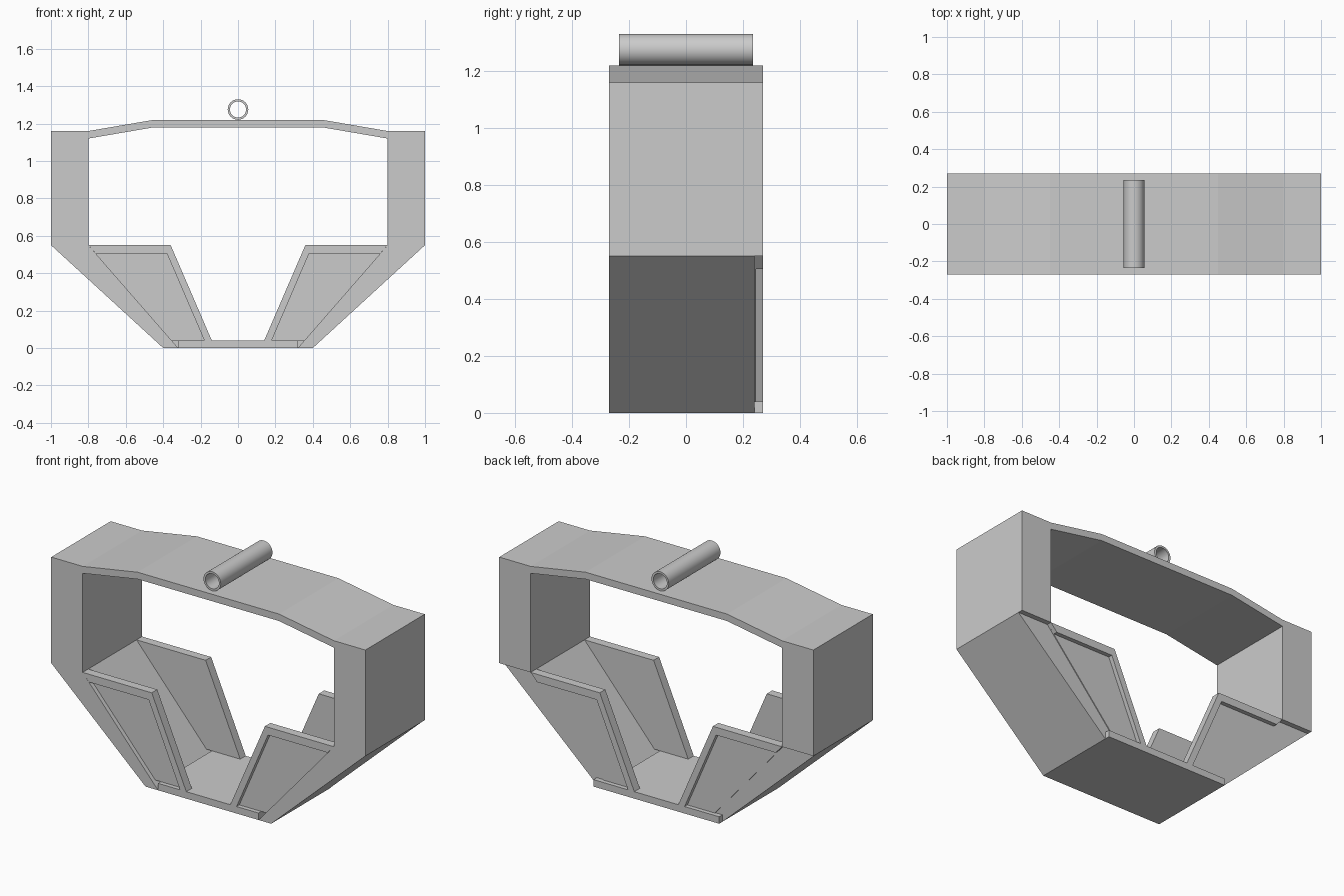
import bpy, bmesh

if "Cube" in bpy.data.objects:
    bpy.data.objects.remove(bpy.data.objects["Cube"])

D = 0.27       # half depth of the frame
STEP = 0.025   # recess depth of the panels
THICK = 0.05   # total panel thickness


def prism(name, pts, y0, y1, mx=False, my=False):
    """Extrude an x-z profile along y, optionally mirrored."""
    bm = bmesh.new()
    face = bm.faces.new([bm.verts.new((x, y0, z)) for x, z in pts])
    ext = bmesh.ops.extrude_face_region(bm, geom=[face])
    verts = [g for g in ext["geom"] if isinstance(g, bmesh.types.BMVert)]
    bmesh.ops.translate(bm, vec=(0, y1 - y0, 0), verts=verts)
    bmesh.ops.recalc_face_normals(bm, faces=bm.faces)
    me = bpy.data.meshes.new(name)
    bm.to_mesh(me)
    bm.free()
    ob = bpy.data.objects.new(name, me)
    bpy.context.collection.objects.link(ob)
    if mx or my:
        m = ob.modifiers.new("mirror", "MIRROR")
        m.use_axis = (mx, my, False)
        m.use_mirror_merge = False
    return ob


# upper frame: two posts joined by the bent roof band
left = [(-1, 0.55), (-1, 1.16), (-0.8, 1.16), (-0.45, 1.22)]
inner = [(-0.45, 1.18), (-0.8, 1.12), (-0.8, 0.55)]
flip = lambda pts: [(-x, z) for x, z in reversed(pts)]
prism("upper_frame", left + flip(left) + flip(inner) + inner, -D, D)

# sloping lower walls, set back a little at the rear
prism("sloping_wall", [(-1, 0.55), (-0.8, 0.55), (-0.32, 0), (-0.4, 0)],
      -D, D - 0.03, mx=True)

# floor slab and its wider rear edge
prism("floor_slab", [(-0.32, 0), (0.32, 0), (0.32, 0.04), (-0.32, 0.04)], -D, D)
prism("floor_rear_edge", [(-0.4, 0), (0.4, 0), (0.4, 0.04), (-0.4, 0.04)], D - 0.03, D)

# recessed panels and their raised borders, front and rear
prism("side_panel", [(-0.8, 0.55), (-0.36, 0.55), (-0.14, 0.04), (-0.355, 0.04)],
      -D + STEP, -D + THICK, mx=True, my=True)
prism("panel_border", [(-0.8, 0.55), (-0.36, 0.55), (-0.14, 0.04), (-0.18, 0.04),
                       (-0.38, 0.505), (-0.76, 0.505)],
      -D, -D + STEP, mx=True, my=True)

# carrying tube on top: ring section spun around the y axis
L, R, r, ZC = 0.235, 0.055, 0.043, 1.275
bm = bmesh.new()
vs = [bm.verts.new((a, y, ZC)) for a, y in ((R, -L), (R, L), (r, L), (r, -L))]
es = [bm.edges.new((vs[i], vs[(i + 1) % 4])) for i in range(4)]
bmesh.ops.spin(bm, geom=vs + es, cent=(0, 0, ZC), axis=(0, 1, 0),
               angle=6.283185307, steps=32, use_merge=True)
bmesh.ops.remove_doubles(bm, verts=bm.verts, dist=1e-4)
bmesh.ops.recalc_face_normals(bm, faces=bm.faces)
me = bpy.data.meshes.new("top_tube")
bm.to_mesh(me)
bm.free()
tube = bpy.data.objects.new("top_tube", me)
bpy.context.collection.objects.link(tube)
bpy.context.view_layer.objects.active = tube
tube.select_set(True)
bpy.ops.object.shade_smooth_by_angle()
